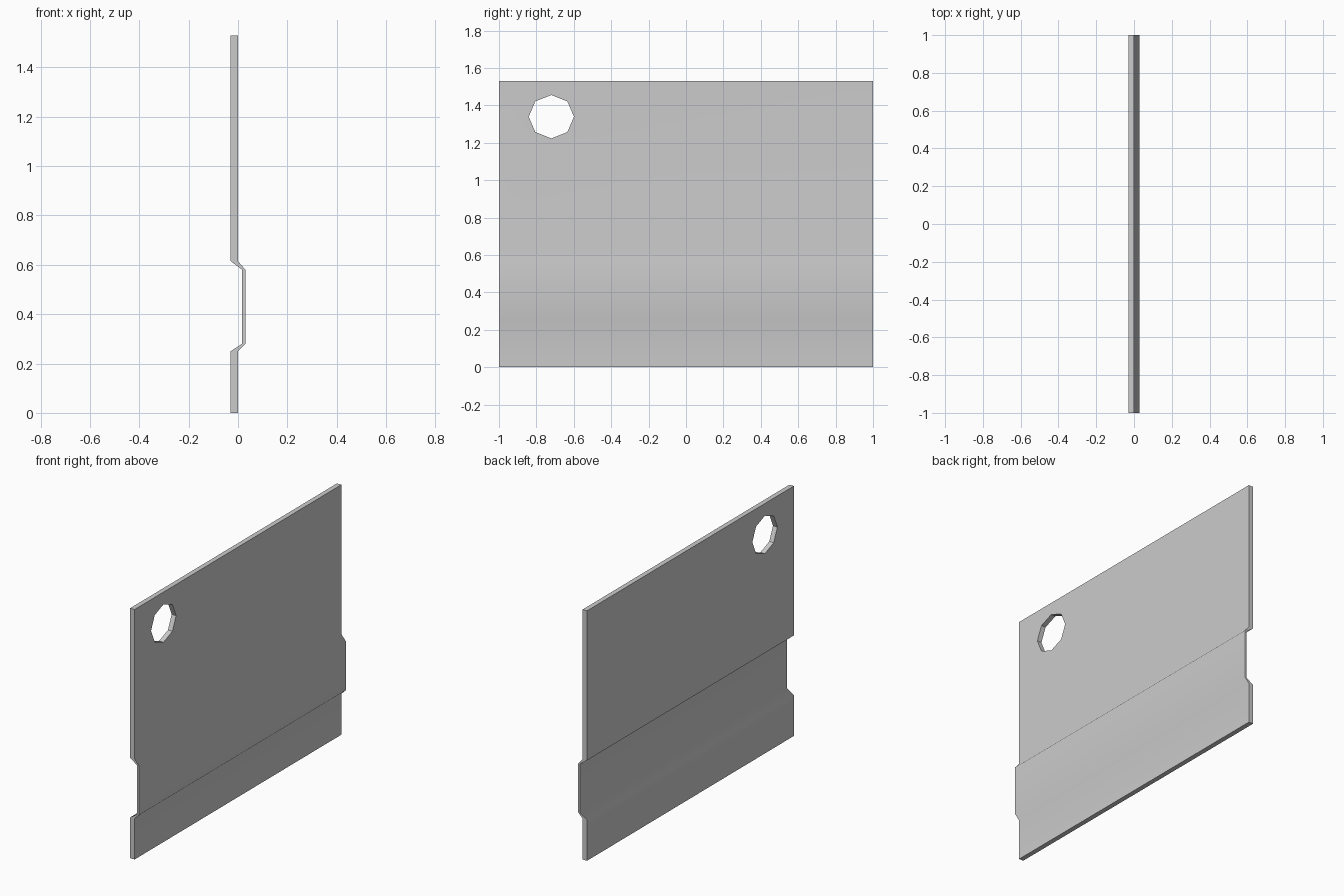
import bpy, bmesh, math

if "Cube" in bpy.data.objects:
    bpy.data.objects.remove(bpy.data.objects["Cube"])


def prism(name, points, offset, smooth):
    """Closed polygon of 3D points extruded along an offset vector."""
    bm = bmesh.new()
    face = bm.faces.new([bm.verts.new(p) for p in points])
    ext = bmesh.ops.extrude_face_region(bm, geom=[face], use_keep_orig=True)
    moved = [g for g in ext["geom"] if isinstance(g, bmesh.types.BMVert)]
    bmesh.ops.translate(bm, verts=moved, vec=offset)
    bmesh.ops.recalc_face_normals(bm, faces=bm.faces)
    for f in bm.faces:
        f.smooth = smooth
    for e in bm.edges:
        e.smooth = e.calc_face_angle(math.pi) < math.radians(60)
    mesh = bpy.data.meshes.new(name)
    bm.to_mesh(mesh)
    bm.free()
    obj = bpy.data.objects.new(name, mesh)
    bpy.context.collection.objects.link(obj)
    return obj


# Sheet: (z, back x, front x) stations, with a raised band near the bottom
stations = [(0, -0.03, 0), (0.25, -0.03, 0), (0.28, 0.017, 0.03),
            (0.58, 0.017, 0.03), (0.615, -0.03, 0), (1.53, -0.03, 0)]
profile = [(b, -1, z) for z, b, f in stations]
profile += [(f, -1, z) for z, b, f in reversed(stations)]
panel = prism("folded_panel", profile, (0, 2, 0), True)

# Octagonal hole in the upper corner
ring = [(-0.2, -0.72 + 0.121 * math.cos(i * math.pi / 4),
         1.339 + 0.116 * math.sin(i * math.pi / 4)) for i in range(8)]
cutter = prism("hole_cutter", ring, (0.4, 0, 0), False)
cutter.hide_render = True
cutter.hide_set(True)

cut = panel.modifiers.new("hole", 'BOOLEAN')
cut.operation = 'DIFFERENCE'
cut.solver = 'EXACT'
cut.object = cutter

# Keep the broad faces flat while softening the bends
weights = panel.modifiers.new("weighted_normals", 'WEIGHTED_NORMAL')
weights.keep_sharp = True
